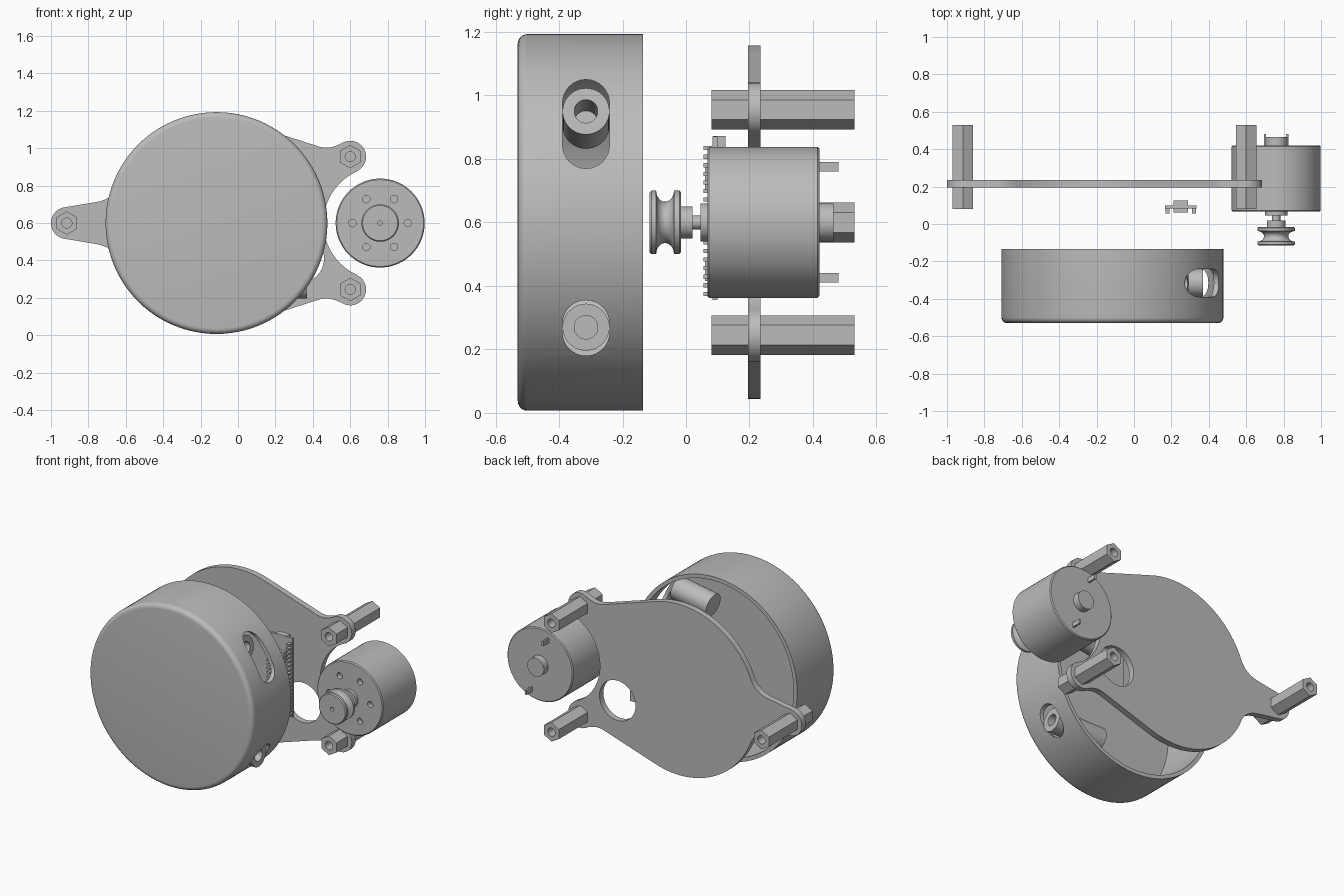
import bpy, bmesh
from math import sin, cos, pi, radians
from mathutils import Matrix, Vector

if "Cube" in bpy.data.objects:
    bpy.data.objects.remove(bpy.data.objects["Cube"])

grey = bpy.data.materials.new("plain_grey")
grey.use_nodes = True
grey.diffuse_color = (0.5, 0.5, 0.5, 1)
grey.node_tree.nodes["Principled BSDF"].inputs["Base Color"].default_value = (0.5, 0.5, 0.5, 1)

MID = 0.6  # height of the main axis


def finish(name, bm, smooth=True):
    bmesh.ops.remove_doubles(bm, verts=bm.verts, dist=1e-5)
    bmesh.ops.recalc_face_normals(bm, faces=bm.faces)
    mesh = bpy.data.meshes.new(name)
    bm.to_mesh(mesh)
    bm.free()
    ob = bpy.data.objects.new(name, mesh)
    bpy.context.collection.objects.link(ob)
    mesh.materials.append(grey)
    if smooth:
        shade(ob)
    return ob


def activate(ob):
    bpy.ops.object.select_all(action='DESELECT')
    ob.select_set(True)
    bpy.context.view_layer.objects.active = ob


def shade(ob):
    activate(ob)
    bpy.ops.object.shade_smooth_by_angle(angle=radians(30))


def lathe(name, x, z, profile, steps=64, smooth=True):
    """Revolve (radius, y) points about an axis along y; radius points up."""
    bm = bmesh.new()
    vs = [bm.verts.new((x, y, z + r)) for r, y in profile]
    es = [bm.edges.new(p) for p in zip(vs, vs[1:])]
    bmesh.ops.spin(bm, geom=vs + es, cent=(x, 0, z), axis=(0, 1, 0),
                   angle=2 * pi, steps=steps, use_merge=False)
    return finish(name, bm, smooth)


def rod(name, x, z, r, y0, y1, steps=32, smooth=True):
    return lathe(name, x, z, [(0, y0), (r, y0), (r, y1), (0, y1)], steps, smooth)


def prism(name, pts, lo, hi, axis):
    """Extrude a 2D outline along x or y."""
    bm = bmesh.new()
    place = (lambda a, b: (lo, a, b)) if axis == 'x' else (lambda a, b: (a, lo, b))
    face = bm.faces.new([bm.verts.new(place(a, b)) for a, b in pts])
    new = bmesh.ops.extrude_face_region(bm, geom=[face])["geom"]
    step = Vector((hi - lo, 0, 0)) if axis == 'x' else Vector((0, hi - lo, 0))
    bmesh.ops.translate(bm, vec=step, verts=[v for v in new if isinstance(v, bmesh.types.BMVert)])
    return finish(name, bm)


def boxes(name, items):
    """Several boxes, each (centre, size), in one object."""
    bm = bmesh.new()
    for centre, size in items:
        m = Matrix.Translation(centre) @ Matrix.Diagonal((*size, 1))
        bmesh.ops.create_cube(bm, size=1, matrix=m)
    bmesh.ops.recalc_face_normals(bm, faces=bm.faces)
    mesh = bpy.data.meshes.new(name)
    bm.to_mesh(mesh)
    bm.free()
    mesh.materials.append(grey)
    bpy.context.collection.objects.link(bpy.data.objects.new(name, mesh))


def cut(ob, cutters):
    for c in cutters:
        c.hide_render = True
        mod = ob.modifiers.new("cut", 'BOOLEAN')
        mod.operation = 'DIFFERENCE'
        mod.solver = 'EXACT'
        mod.object = c
        activate(ob)
        bpy.ops.object.modifier_apply(modifier=mod.name)
        bpy.data.objects.remove(c)
    shade(ob)


def arc(cx, cz, r, a0, a1, n):
    angles = [radians(a0 + (a1 - a0) * i / n) for i in range(n + 1)]
    return [(cx + r * cos(a), cz + r * sin(a)) for a in angles]


def bend(p, q, s, n=8):
    """Quadratic curve from p to s, pulled towards q."""
    ts = [i / n for i in range(n + 1)]
    return [tuple((1 - t) ** 2 * a + 2 * t * (1 - t) * b + t * t * c
                  for a, b, c in zip(p, q, s)) for t in ts]


# Drum: thin-walled cup, closed at the front and open at the back
CX, R, F, B = -0.115, 0.593, -0.53, -0.135
rim = [(R - 0.03 + 0.03 * sin(a), F + 0.03 - 0.03 * cos(a))
       for a in [i * pi / 12 for i in range(7)]]
drum = lathe("drum", CX, MID, [(0, F)] + rim +
             [(R, B), (R - 0.025, B), (R - 0.025, F + 0.03), (0, F + 0.03)], 96)


def slot(z0, z1, r=0.074, y=-0.315):
    pts = arc(y, z1 - r, r, 0, 180, 16) + arc(y, z0 + r, r, 180, 360, 16)
    return prism("slot_cutter", pts, 0.12, 0.7, 'x')


cut(drum, [slot(0.77, 1.05), slot(0.18, 0.355)])

# Guide tubes inside the drum, lying along x
for name, x, z, length, tilt in (("upper_guide_tube", 0.28, 0.95, 0.26, -10),
                                 ("lower_guide_tube", 0.37, 0.27, 0.36, 0)):
    tube = lathe(name, 0, 0, [(0, 0.2), (0.037, 0.2), (0.037, 0), (0.074, 0),
                              (0.074, length), (0, length)], 40)
    tube.matrix_world = (Matrix.Translation((x, -0.315, z)) @ Matrix.Rotation(radians(tilt), 4, 'Y')
                         @ Matrix.Rotation(pi / 2, 4, 'Z'))

# Mounting plate: disc with three lugs and a hollow around the motor
LUG, LX, LZ = 0.085, 0.6, 0.955
left_lug = arc(-0.915, MID, LUG, 180, 100, 10)
body = arc(CX, MID, 0.557, 157.8, 72, 28)
right_lug = arc(LX, LZ, LUG, 120, -66, 20)
upper = (left_lug + bend((-0.76, 0.712), (-0.664, 0.727), body[0])[:-1] + body
         + bend((0.43, 1.01), (0.487, 0.99), right_lug[0])[:-1] + right_lug
         + arc(0.76, MID, 0.303, 113, 180, 16))
lower = [(x, 2 * MID - z) for x, z in upper[-2:0:-1]]
plate = prism("mounting_plate", upper + lower, 0.195, 0.235, 'y')
cut(plate, [rod("hole_cutter", 0.33, 0.41, 0.13, 0.1, 0.3, 48)])

# Hexagonal standoffs with a bore
for name, x, z in (("left_top_standoff", LX, LZ), ("left_bottom_standoff", LX, 2 * MID - LZ),
                   ("right_standoff", -0.915, MID)):
    post = rod(name, x, z, 0.0625, 0.08, 0.53, 6, False)
    cut(post, [rod("bore_cutter", x, z, 0.027, 0, 0.6, 24)])

# Motor can with six front screw holes
MX = 0.76
motor = lathe("motor_can", MX, MID, [(0, 0.067), (0.232, 0.067), (0.238, 0.073),
                                     (0.238, 0.414), (0.232, 0.42), (0, 0.42)], 72)
cut(motor, [rod("screw_cutter", MX + x - MX, z, 0.02, 0.03, 0.1, 20)
            for x, z in arc(MX, MID, 0.148, 0, 300, 5)])
rod("motor_front_boss", MX, MID, 0.06, 0.045, 0.07)
rod("motor_shaft", MX, MID, 0.022, 0.01, 0.05)
rod("motor_rear_boss", MX, MID, 0.06, 0.415, 0.465)
boxes("motor_terminals", [((MX + s * 0.06, 0.445, MID - s * 0.175), (0.012, 0.07, 0.03))
                          for s in (-1, 1)])

# Grooved pulley and its hub
groove = [(0.1 - 0.035 * sin(a), -0.066 - 0.028 * cos(a)) for a in [i * pi / 12 for i in range(13)]]
lathe("pulley", MX, MID, [(0, -0.09), (0.012, -0.09), (0.012, -0.115), (0.094, -0.115),
                          (0.1, -0.109)] + groove +
      [(0.1, -0.021), (0.094, -0.015), (0.05, -0.015), (0.05, 0.02), (0, 0.02)])

# Narrow circuit board with rows of pins and small chips
pins = [((x, 0.07, 0.375 + i * 0.027), (0.022, 0.03, 0.013))
        for i in range(18) for x in (0.18, 0.32)]
chips = [((0.25, 0.073, z), (0.08, 0.025, 0.07)) for z in (0.45, 0.6, 0.74)]
boxes("circuit_board", [((0.25, 0.092, 0.613), (0.17, 0.016, 0.515)),
                        ((0.25, 0.105, 0.85), (0.08, 0.04, 0.045))] + pins + chips)
